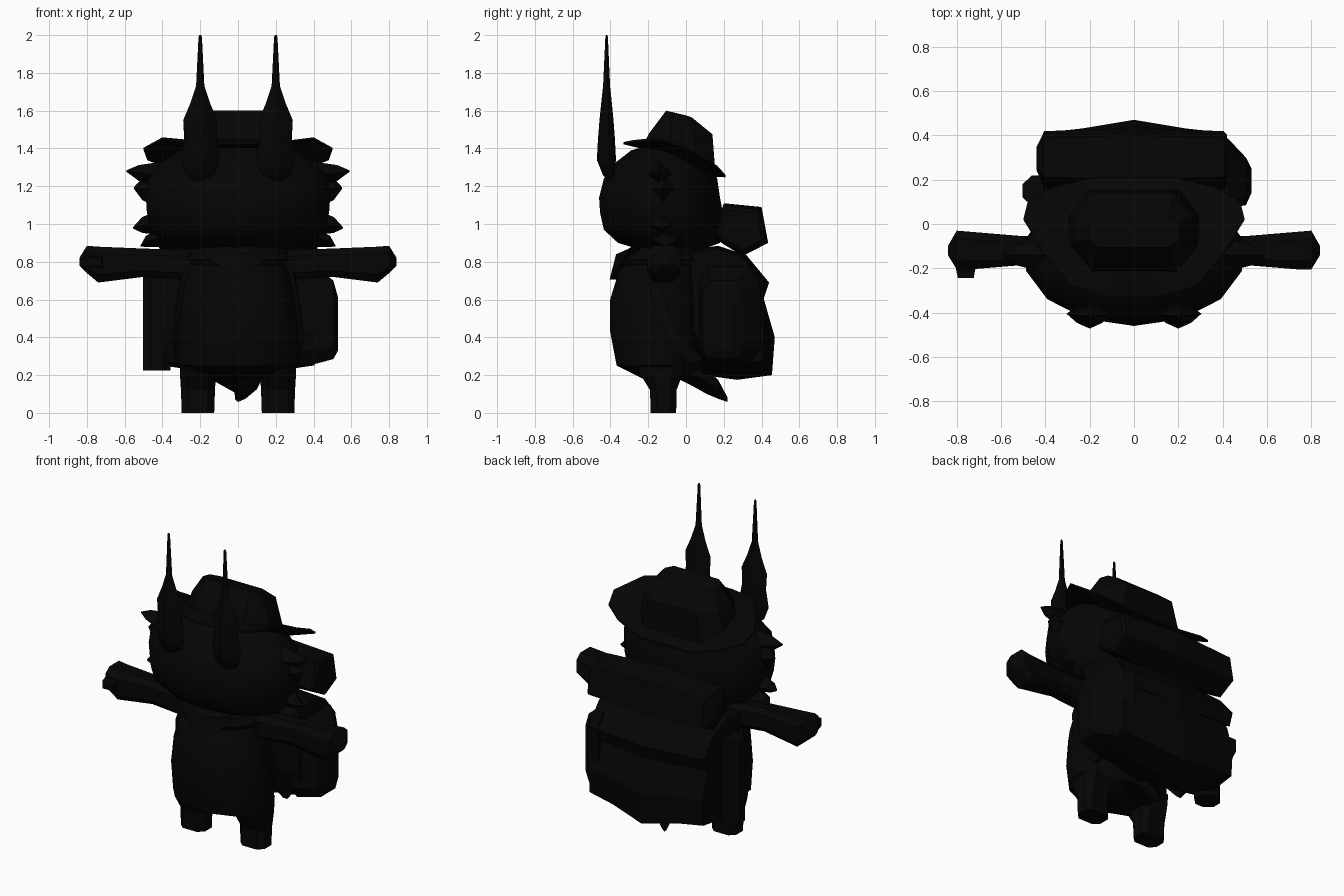
import bpy, bmesh, math

black = bpy.data.materials.new("near_black")
black.diffuse_color = (0.0015, 0.0015, 0.0015, 1)


def finish(name, bm, smooth=None):
    bmesh.ops.recalc_face_normals(bm, faces=bm.faces)
    me = bpy.data.meshes.new(name)
    bm.to_mesh(me)
    bm.free()
    me.materials.append(black)
    ob = bpy.data.objects.new(name, me)
    bpy.context.collection.objects.link(ob)
    if smooth:
        bpy.ops.object.select_all(action='DESELECT')
        ob.select_set(True)
        bpy.context.view_layer.objects.active = ob
        bpy.ops.object.shade_smooth_by_angle(angle=math.radians(smooth))
    return ob


def loft(name, rings, smooth=None):
    """Skin a list of equal-length point rings and cap both ends."""
    bm = bmesh.new()
    loops = [[bm.verts.new(p) for p in r] for r in rings]
    n = len(loops[0])
    for a, b in zip(loops, loops[1:]):
        for i in range(n):
            j = (i + 1) % n
            bm.faces.new((a[i], a[j], b[j], b[i]))
    bm.faces.new(loops[0])
    bm.faces.new(loops[-1])
    return finish(name, bm, smooth)


def oval(cx, cy, z, rx, ry, n=12):
    """Horizontal ring."""
    return [(cx + rx * math.cos(t), cy + ry * math.sin(t), z)
            for t in [2 * math.pi * (i + 0.5) / n for i in range(n)]]


def keel(cx, cy, z, rx, ry):
    """Horizontal ring with a ridge at the front and a flatter back."""
    return [(cx + rx * u, cy + ry * v, z) for u, v in
            [(0, -1), (0.55, -0.5), (1, 0.3), (0.5, 0.95), (-0.5, 0.95), (-1, 0.3), (-0.55, -0.5)]]


def box_ring_x(x, y0, y1, z0, z1, c=0.3):
    """Chamfered rectangle in the yz plane."""
    dy, dz = (y1 - y0) * c, (z1 - z0) * c
    return [(x, y0 + dy, z0), (x, y1 - dy, z0), (x, y1, z0 + dz), (x, y1, z1 - dz),
            (x, y1 - dy, z1), (x, y0 + dy, z1), (x, y0, z1 - dz), (x, y0, z0 + dz)]


def slices_x(name, profile, stations, pivot):
    """Sweep a yz profile along x, scaled about a pivot at each (x, scale)."""
    py, pz = pivot
    return loft(name, [[(x, py + (y - py) * s, pz + (z - pz) * s) for y, z in profile]
                       for x, s in stations])


# head: stacked ovals (z, centre y, half width, half depth)
loft("head", [oval(0, cy, z, rx, ry, 14) for z, cy, rx, ry in [
    (0.87, -0.08, 0.30, 0.18), (0.90, -0.09, 0.41, 0.27), (0.97, -0.125, 0.47, 0.31),
    (1.06, -0.13, 0.495, 0.325), (1.14, -0.14, 0.50, 0.32), (1.24, -0.135, 0.49, 0.30),
    (1.32, -0.12, 0.42, 0.26), (1.39, -0.10, 0.32, 0.19), (1.42, -0.08, 0.2, 0.1)]], 50)

# nose
loft("nose", [[(x * s, y, 1.085 + z * s) for x, z in
               [(-0.07, 0.01), (0.07, 0.01), (0.04, -0.03), (-0.04, -0.03)]]
              for y, s in [(-0.40, 1), (-0.452, 0.5)]])

for s, side in ((-1, "left"), (1, "right")):
    # cheek fur: broad pointed tufts on each side
    for k, (root_z, h, tip_x, tip_z, y) in enumerate([
            (1.26, 0.07, 0.59, 1.28, -0.14), (1.18, 0.10, 0.55, 1.19, -0.12),
            (1.01, 0.07, 0.555, 0.98, -0.13), (0.93, 0.05, 0.515, 0.885, -0.11)]):
        loft(f"{side}_fur_tuft_{k + 1}", [
            [(s * x, y + dy * w, z + dz * w) for dy, dz in
             [(-0.08, 0), (0, h), (0.08, 0), (0, -h)]]
            for x, z, w in [(0.40, root_z, 1), ((0.46 + tip_x) / 2, (root_z + tip_z) / 2, 0.6),
                            (tip_x, tip_z, 0.06)]])

    # horn: flattened drop drawn into a long needle (z, half width, half depth)
    loft(f"{side}_horn", [keel(s * 0.2, cy, z, rx, ry) for z, cy, rx, ry in [
        (1.23, -0.40, 0.03, 0.015), (1.26, -0.41, 0.075, 0.03), (1.34, -0.42, 0.105, 0.052),
        (1.45, -0.42, 0.085, 0.046), (1.55, -0.42, 0.09, 0.038), (1.64, -0.42, 0.052, 0.029),
        (1.73, -0.42, 0.022, 0.019), (1.99, -0.42, 0.009, 0.007), (2.0, -0.42, 0.005, 0.004)]], 40)

    # arm and hand
    loft(f"{side}_arm", [box_ring_x(s * x, *r, c=0.22) for x, r in [
        (0.20, (-0.20, -0.03, 0.70, 0.86)), (0.50, (-0.185, -0.055, 0.72, 0.87)),
        (0.74, (-0.205, -0.035, 0.69, 0.88)), (0.80, (-0.205, -0.03, 0.74, 0.885)),
        (0.84, (-0.14, -0.10, 0.78, 0.82))]])

    # leg
    loft(f"{side}_leg", [[(s * (0.212 + dx), cy + dy, z) for dx, dy in
                          [(-w, -d * .5), (-w * .6, -d), (w * .6, -d), (w, -d * .5),
                           (w, d * .5), (w * .6, d), (-w * .6, d), (-w, d * .5)]]
                         for z, cy, w, d in [(0, -0.12, 0.086, 0.068), (0.12, -0.12, 0.09, 0.07),
                                             (0.20, -0.13, 0.095, 0.11), (0.28, -0.14, 0.095, 0.13)]])

    # strap from the shoulder around the flank to the pack
    loft(f"{side}_strap", [[(s * (x + dx), y + dy, z + dz) for dx, dy, dz in
                            [(-0.02, -0.03, -0.01), (0.01, -0.03, -0.01),
                             (0.01, 0.03, 0.01), (-0.02, 0.03, 0.01)]]
                           for x, y, z in [(0.24, -0.17, 0.86), (0.295, -0.17, 0.70),
                                           (0.325, -0.12, 0.52), (0.335, -0.05, 0.38),
                                           (0.32, 0.06, 0.27)]])

    # collar flap: triangle dropping to a point on the chest
    loft(f"{side}_collar_flap", [[(s * x, y + d, z) for x, y, z in
                                  [(0, -0.37, 0.84), (0.23, -0.29, 0.875), (0, -0.405, 0.705)]]
                                 for d in (0, 0.05)])

# thumb on one hand
loft("thumb", [[(-0.755 + x * w, y, 0.80 + z * w) for x, z in
                [(-0.05, -0.03), (0.04, -0.03), (0.04, 0.03), (-0.05, 0.03)]]
               for y, w in ((-0.15, 1.2), (-0.243, 0.8))])

# torso
loft("torso", [oval(0, cy, z, rx, ry, 12) for z, cy, rx, ry in [
    (0.18, -0.11, 0.20, 0.12), (0.25, -0.145, 0.33, 0.23), (0.43, -0.16, 0.33, 0.25),
    (0.60, -0.16, 0.31, 0.25), (0.76, -0.14, 0.275, 0.22), (0.90, -0.10, 0.22, 0.17)]], 50)

# neck scarf
loft("scarf", [oval(0, cy, z, rx, ry, 12) for z, cy, rx, ry in [
    (0.77, -0.13, 0.25, 0.22), (0.81, -0.13, 0.28, 0.235), (0.87, -0.11, 0.27, 0.20),
    (0.90, -0.10, 0.22, 0.16)]])

# tail
loft("tail", [[(cx + w, y, z), (cx, y, z + t), (cx - w, y, z), (cx, y, z - t)]
              for cx, y, z, w, t in [(0, -0.06, 0.24, 0.08, 0.05), (0, 0.03, 0.205, 0.12, 0.06),
                                     (0, 0.11, 0.165, 0.12, 0.065), (0.04, 0.17, 0.125, 0.06, 0.05),
                                     (0.0, 0.22, 0.07, 0.015, 0.012)]])

# hat brim: tipped back, sides curling up; inner ring sits on the head
rim = [(0.10, -0.33, 1.43), (0.28, -0.28, 1.44), (0.40, -0.14, 1.455), (0.50, 0.02, 1.40),
       (0.48, 0.10, 1.345), (0.37, 0.165, 1.305), (0.18, 0.21, 1.255)]
inner = [(0.08, -0.22, 1.43), (0.20, -0.20, 1.42), (0.29, -0.10, 1.39), (0.32, 0.0, 1.35),
         (0.30, 0.06, 1.32), (0.24, 0.12, 1.30), (0.12, 0.15, 1.28)]


def both(points, dz=0.0):
    """Close a half outline by reflecting it across x."""
    return [(x, y, z + dz) for x, y, z in points] + [(-x, y, z + dz) for x, y, z in reversed(points)]


loft("hat_brim", [both(inner, -0.03), both(rim, -0.008), both(rim, 0.004), both(inner, 0.02)])

# hat crown
loft("hat_crown", [both(p) for p in [
    [(0.20, -0.23, 1.41), (0.30, -0.10, 1.37), (0.30, 0.04, 1.33), (0.21, 0.155, 1.28)],
    [(0.18, -0.195, 1.48), (0.27, -0.08, 1.48), (0.26, 0.04, 1.46), (0.17, 0.14, 1.475)],
    [(0.16, -0.105, 1.60), (0.20, -0.07, 1.59), (0.20, 0.0, 1.575), (0.15, 0.03, 1.565)]]])

# backpack body and folded lid
slices_x("backpack", [(0.0, 0.84), (0.17, 0.87), (0.30, 0.82), (0.41, 0.61), (0.47, 0.40),
                      (0.455, 0.20), (0.27, 0.175), (0.09, 0.20), (0.02, 0.40)],
         [(-0.405, 0.82), (-0.23, 0.88), (0, 1), (0.23, 0.88), (0.405, 0.82)], (0.15, 0.6))
slices_x("backpack_lid", [(0.0, 0.86), (0.17, 0.885), (0.32, 0.835), (0.44, 0.69), (0.41, 0.60),
                          (0.30, 0.66), (0.05, 0.78)],
         [(-0.41, 0.88), (-0.23, 0.93), (0, 1), (0.23, 0.93), (0.41, 0.88)], (0.15, 0.75))

# bedroll across the top of the pack
slices_x("bedroll", [(0.14, 0.93), (0.20, 1.11), (0.40, 1.09), (0.435, 0.90), (0.30, 0.83)],
         [(-0.44, 0.35), (-0.405, 0.88), (0, 1), (0.405, 0.88), (0.42, 0.75)], (0.3, 0.97))

# side pouch
loft("side_pouch", [box_ring_x(x, *r, c=0.15) for x, r in [
    (0.34, (0.06, 0.41, 0.245, 0.78)), (0.42, (0.07, 0.39, 0.262, 0.77)),
    (0.505, (0.085, 0.30, 0.285, 0.70)), (0.53, (0.14, 0.25, 0.33, 0.61))]])

# upright roll on the opposite side
loft("side_roll", [oval(-0.43, 0.15, z, 0.08, 0.075, 8) for z in (0.225, 0.76)])
